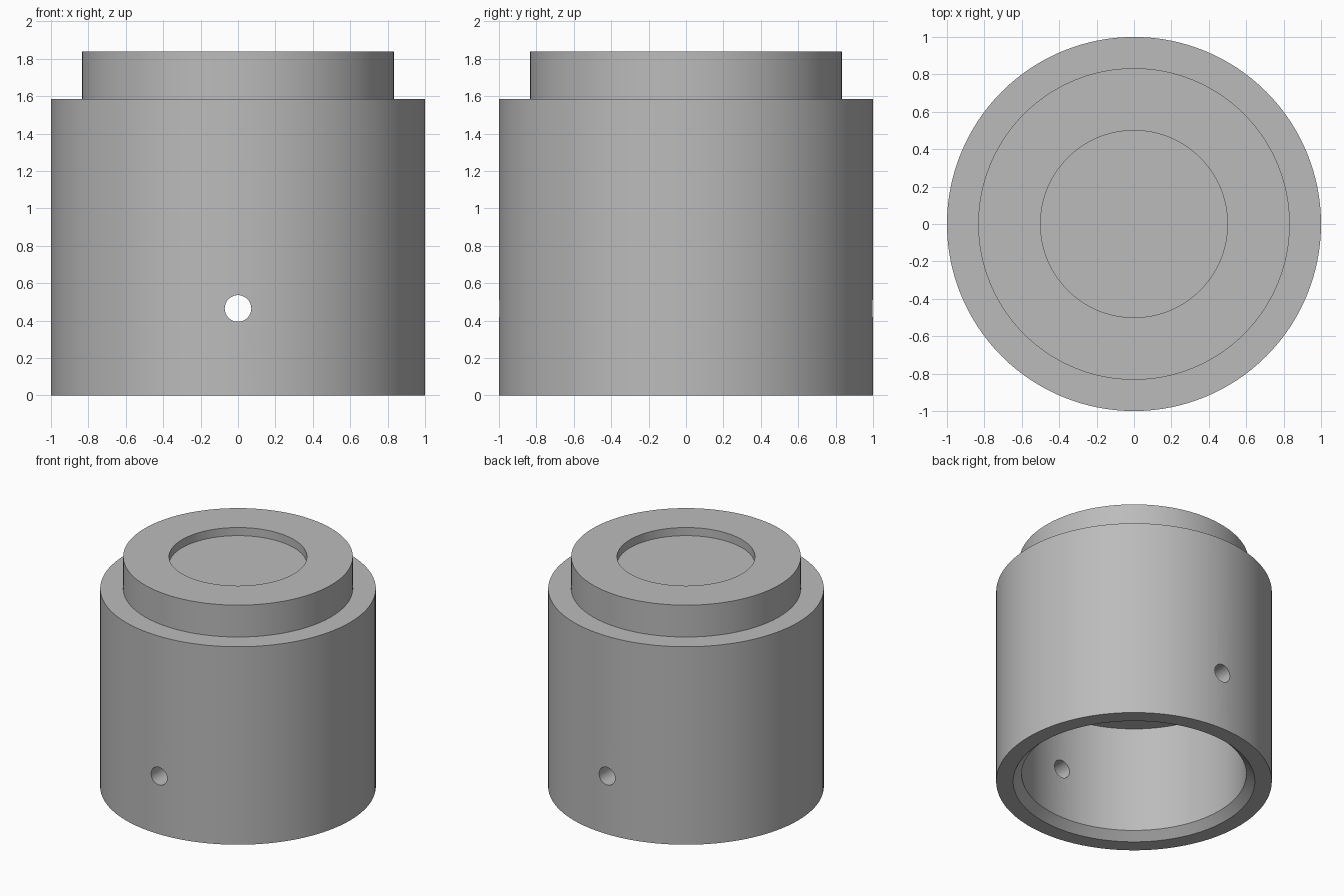
import bpy, bmesh, math

SEGMENTS = 128

if "Cube" in bpy.data.objects:
    bpy.data.objects.remove(bpy.data.objects["Cube"], do_unlink=True)

grey = bpy.data.materials.new("plain grey")
grey.use_nodes = True
colour = (0.5, 0.5, 0.5, 1)
grey.diffuse_color = colour
grey.node_tree.nodes["Principled BSDF"].inputs["Base Color"].default_value = colour


def lathe(name, profile):
    """Revolve an (radius, height) profile about the z axis."""
    bm = bmesh.new()
    verts = [bm.verts.new((r, 0, z)) for r, z in profile]
    edges = [bm.edges.new(pair) for pair in zip(verts, verts[1:])]
    bmesh.ops.spin(bm, geom=verts + edges, cent=(0, 0, 0), axis=(0, 0, 1),
                   angle=math.tau, steps=SEGMENTS, use_merge=True)
    bmesh.ops.remove_doubles(bm, verts=bm.verts, dist=0.0001)
    bmesh.ops.recalc_face_normals(bm, faces=bm.faces)
    mesh = bpy.data.meshes.new(name)
    bm.to_mesh(mesh)
    bm.free()
    mesh.materials.append(grey)
    obj = bpy.data.objects.new(name, mesh)
    bpy.context.collection.objects.link(obj)
    return obj


# Stepped cap: shallow top recess, shoulder, chamfered mouth and inner bore
cap = lathe("stepped_cap", [
    (0, 1.775), (0.5, 1.775), (0.5, 1.84),
    (0.833, 1.84), (0.833, 1.585), (1, 1.585),
    (1, 0), (0.877, 0), (0.815, 0.06),
    (0.815, 0.91), (0, 0.91),
])

# Cross-drilled pin hole through the front and back walls
bpy.ops.mesh.primitive_cylinder_add(vertices=48, radius=0.071, depth=3,
                                    location=(0, 0, 0.465),
                                    rotation=(math.pi / 2, 0, 0))
drill = bpy.context.object
drill.name = "pin_hole_cutter"
drill.hide_render = True
drill.data.materials.append(grey)

cut = cap.modifiers.new("pin_hole", "BOOLEAN")
cut.operation = "DIFFERENCE"
cut.solver = "EXACT"
cut.object = drill

bpy.ops.object.select_all(action="DESELECT")
cap.select_set(True)
bpy.context.view_layer.objects.active = cap
bpy.ops.object.modifier_apply(modifier=cut.name)
bpy.data.objects.remove(drill, do_unlink=True)
bpy.ops.object.shade_smooth_by_angle(angle=math.radians(30))
